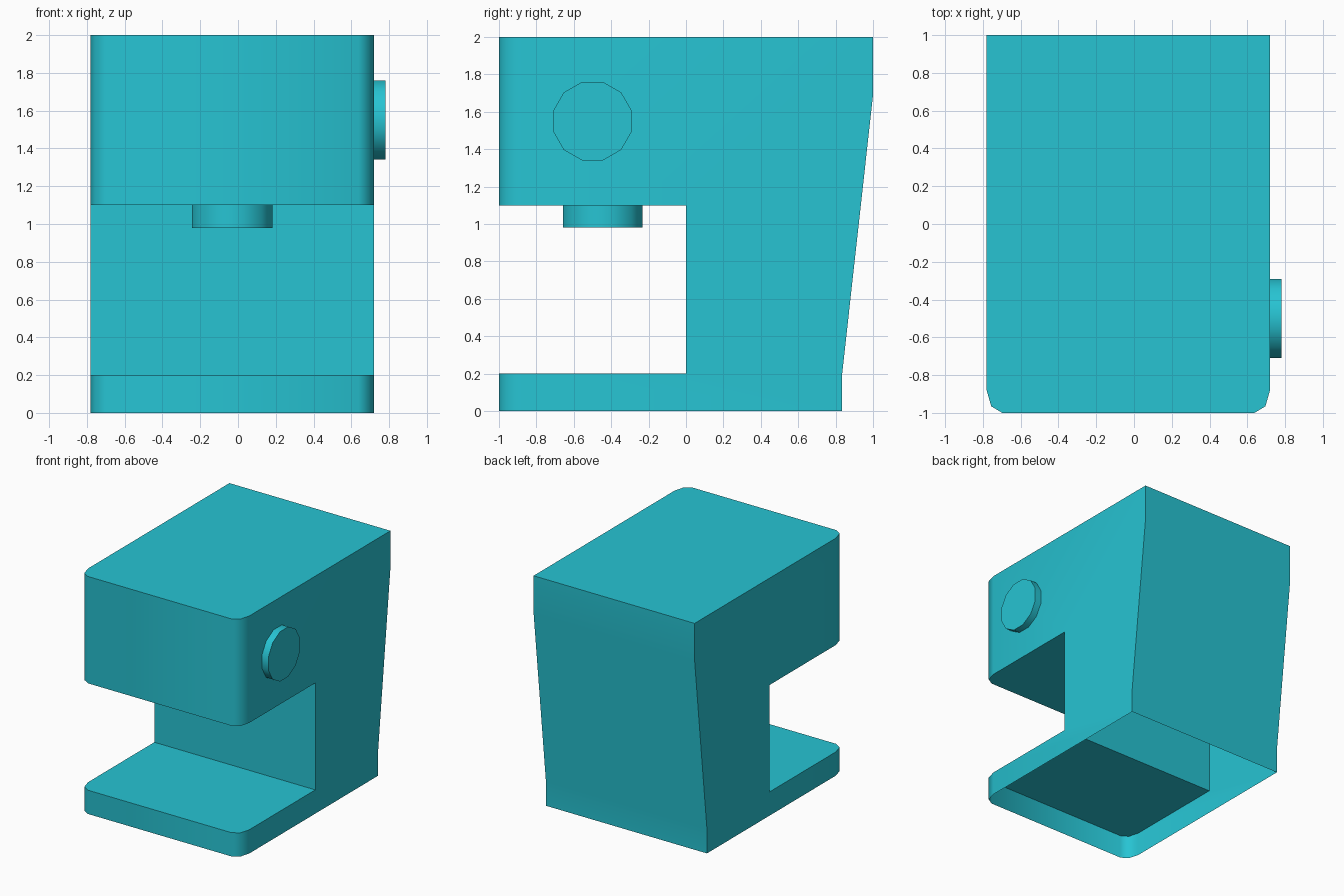
import bpy, bmesh
from math import radians
from mathutils import Matrix

if "Cube" in bpy.data.objects:
    bpy.data.objects.remove(bpy.data.objects["Cube"])

teal = bpy.data.materials.new("teal")
teal.diffuse_color = (0.02, 0.55, 0.65, 1)
teal.use_nodes = True
teal.node_tree.nodes["Principled BSDF"].inputs["Base Color"].default_value = teal.diffuse_color


def finish(bm, name):
    mesh = bpy.data.meshes.new(name)
    bm.to_mesh(mesh)
    bm.free()
    obj = bpy.data.objects.new(name, mesh)
    bpy.context.collection.objects.link(obj)
    mesh.materials.append(teal)
    bpy.ops.object.select_all(action='DESELECT')
    obj.select_set(True)
    bpy.context.view_layer.objects.active = obj
    bpy.ops.object.shade_smooth_by_angle(angle=radians(50))
    return obj


def disc(name, radius, depth, matrix):
    # twelve-sided disc with flats facing the axes
    bm = bmesh.new()
    bmesh.ops.create_cone(bm, cap_ends=True, segments=12, radius1=radius,
                          radius2=radius, depth=depth,
                          matrix=matrix @ Matrix.Rotation(radians(15), 4, 'Z'))
    # make the flats exact whichever way the ring starts
    return finish(bm, name)


# Machine body: C-shaped side profile (y, z) extruded across x
X0, X1 = -0.78, 0.72
RX, RY = 0.082, 0.12          # front corner rounding in x and y
profile = [(-1, 0), (0.835, 0), (0.835, 0.2), (1, 1.69), (1, 2), (-1, 2),
           (-1, 1.1), (0, 1.1), (0, 0.2), (-1, 0.2)]
bm = bmesh.new()
face = bm.faces.new([bm.verts.new((X0, y, z)) for y, z in profile])
ext = bmesh.ops.extrude_face_region(bm, geom=[face])
for v in ext["geom"]:
    if isinstance(v, bmesh.types.BMVert):
        v.co.x = X1
bmesh.ops.recalc_face_normals(bm, faces=bm.faces[:])

# Elliptical front corners: squash in y, bevel, stretch back
bmesh.ops.scale(bm, vec=(1, RX / RY, 1), verts=bm.verts[:])
front = -RX / RY
corners = [e for e in bm.edges
           if all(abs(v.co.y - front) < 1e-4 for v in e.verts)
           and abs(e.verts[0].co.x - e.verts[1].co.x) < 1e-4]
bmesh.ops.bevel(bm, geom=corners, offset=RX, offset_type='OFFSET',
                segments=2, profile=0.5, affect='EDGES')
bmesh.ops.scale(bm, vec=(1, RY / RX, 1), verts=bm.verts[:])

# The underside is open
bottom = [f for f in bm.faces if all(v.co.z < 1e-4 for v in f.verts)]
bmesh.ops.delete(bm, geom=bottom, context='FACES')
finish(bm, "machine_body")

# Brew head under the overhang
disc("brew_head", 0.22, 0.12, Matrix.Translation((-0.03, -0.446, 1.04)))

# Side dial
disc("side_dial", 0.217, 0.06,
     Matrix.Translation((0.75, -0.5, 1.55)) @ Matrix.Rotation(radians(90), 4, 'Y'))
